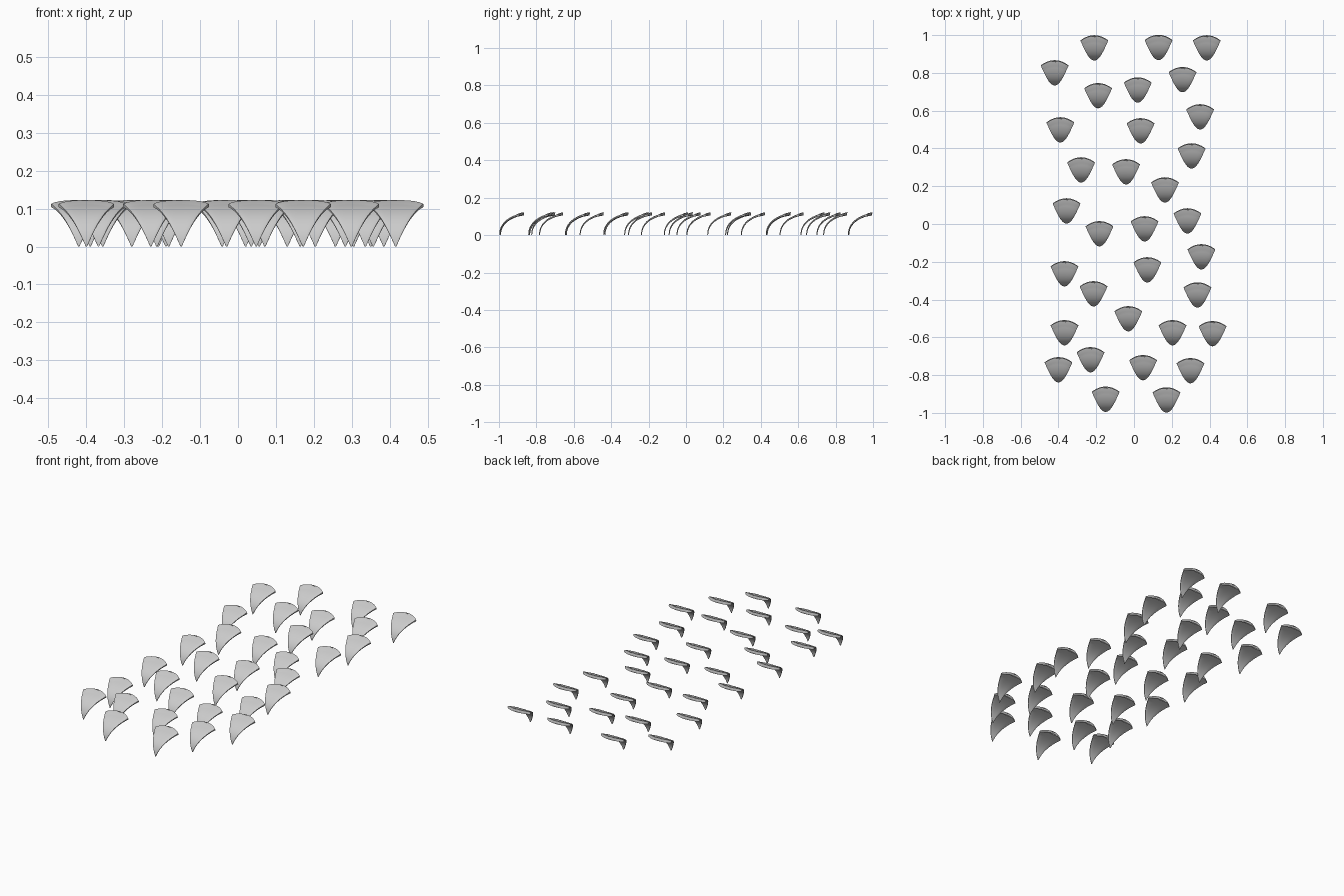
import bpy, bmesh, math
from mathutils import Vector

if "Cube" in bpy.data.objects:
    bpy.data.objects.remove(bpy.data.objects["Cube"])

grey = bpy.data.materials.new("light grey")
grey.diffuse_color = (0.6, 0.6, 0.6, 1)
grey.use_nodes = True
grey.node_tree.nodes["Principled BSDF"].inputs["Base Color"].default_value = grey.diffuse_color

# Foot position (x, y) of every scale
FEET = [(-.21, .868), (.13, .87), (.385, .868), (-.42, .736), (.257, .70), (-.19, .615),
        (.02, .645), (.35, .503), (-.39, .434), (.035, .429), (.305, .296), (-.28, .222),
        (-.042, .212), (.164, .116), (-.357, .005), (.283, -.048), (-.183, -.116),
        (.056, -.09), (.357, -.238), (.071, -.307), (-.368, -.328), (-.214, -.434),
        (.336, -.44), (-.03, -.566), (-.368, -.64), (.204, -.64), (.416, -.645),
        (-.23, -.783), (-.4, -.836), (.048, -.825), (.299, -.841), (-.15, -.992),
        (.172, -.996)]

# Side profile: rises from the foot and bends back to the rim
P = [Vector(p) for p in ((0, 0), (0, .068), (.058, .1), (.13, .115))]


def profile(t):
    a = 1 - t
    pos = a**3 * P[0] + 3*a*a*t * P[1] + 3*a*t*t * P[2] + t**3 * P[3]
    tan = (a*a * (P[1]-P[0]) + 2*a*t * (P[2]-P[1]) + t*t * (P[3]-P[2])).normalized()
    return pos, Vector((-tan.y, tan.x))


def scale_mesh(rows=16, cols=12):
    bm = bmesh.new()
    rings = []
    for i in range(rows + 1):
        v = i / rows
        half = .0015 + .0715 * v**.92
        thick = .0025 + .0035 * v + (.002 if v > .9 else 0)   # thicker rim
        top, low = [], []
        for j in range(cols + 1):
            u = math.sin((j / cols - .5) * math.pi)
            pos, nor = profile(v * (1 - .13 * v * u * u))
            k = thick * (1 - .45 * u**8)                      # softened sides
            for line, sign in ((top, 1), (low, -1)):
                q = pos + nor * k * sign
                line.append(bm.verts.new((u * half, q.x, max(q.y, 0))))
        rings.append(top + low[::-1])
    n = len(rings[0])
    for a, b in zip(rings, rings[1:]):
        for j in range(n):
            bm.faces.new((a[j], a[(j+1) % n], b[(j+1) % n], b[j]))
    bm.faces.new(rings[0])
    bm.faces.new(rings[-1])
    bmesh.ops.recalc_face_normals(bm, faces=bm.faces)
    mesh = bpy.data.meshes.new("scale")
    bm.to_mesh(mesh)
    bm.free()
    mesh.materials.append(grey)
    return mesh


# Scatter one shared scale over all the feet
mesh = scale_mesh()
for n, (x, y) in enumerate(FEET, 1):
    ob = bpy.data.objects.new(f"scale_{n:02d}", mesh)
    ob.location = (x, y, 0)
    bpy.context.collection.objects.link(ob)
    if n == 1:
        bpy.context.view_layer.objects.active = ob
        ob.select_set(True)
        bpy.ops.object.shade_smooth_by_angle(angle=math.radians(40))
